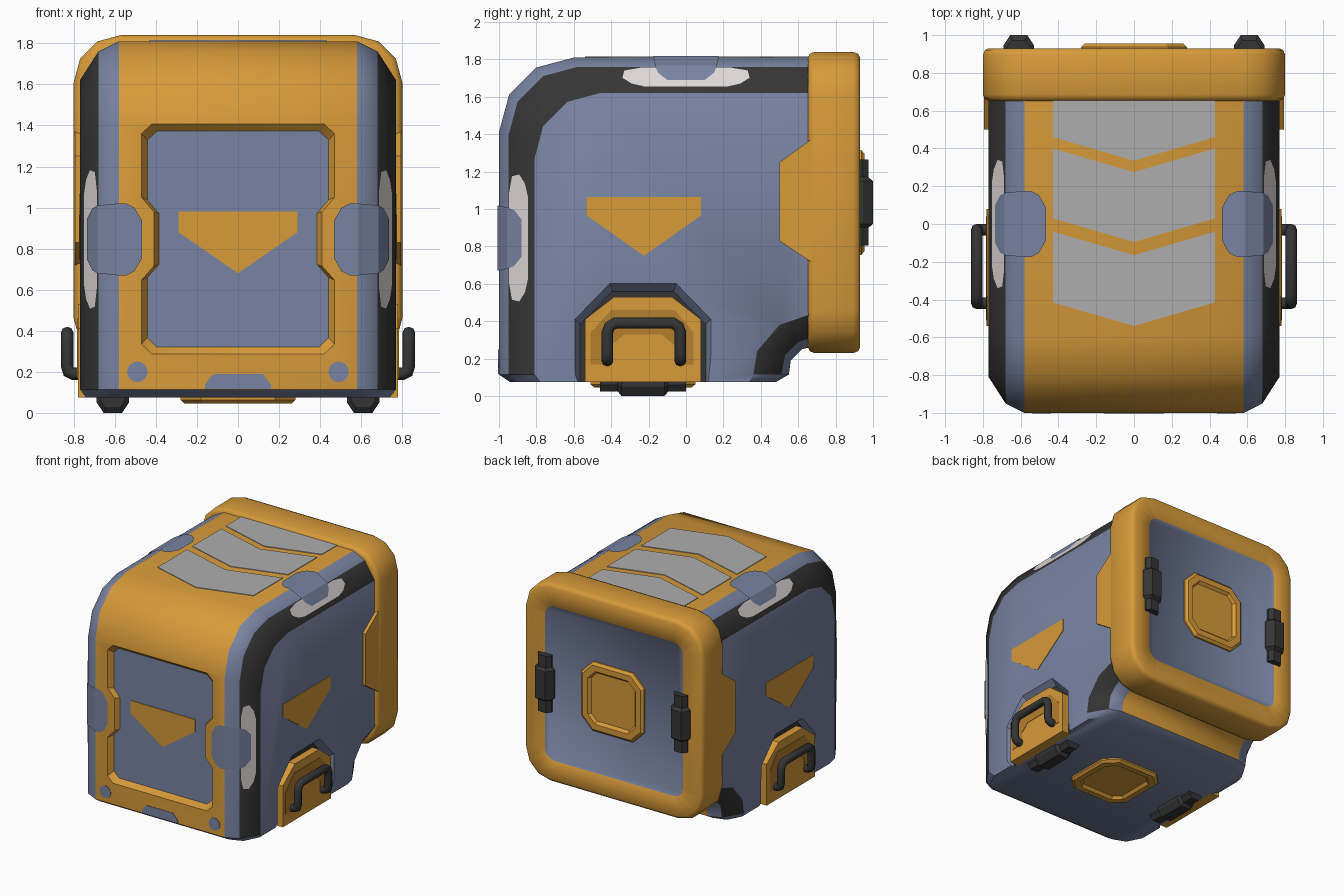
import bpy, bmesh, math
from mathutils import Vector

if "Cube" in bpy.data.objects:
    bpy.data.objects.remove(bpy.data.objects["Cube"])

PALETTE = [("orange_paint", (0.68, 0.325, 0.042)), ("blue_grey_paint", (0.19, 0.23, 0.36)),
           ("black_rubber", (0.036, 0.036, 0.036)), ("light_grey_panel", (0.42, 0.42, 0.42)),
           ("bare_white", (0.74, 0.68, 0.68)), ("dark_orange", (0.46, 0.21, 0.027))]
ORANGE, BLUE, BLACK, GREY, WHITE, DARK = range(6)
MATS = []
for n, c in PALETTE:
    m = bpy.data.materials.new(n)
    m.diffuse_color = (*c, 1)
    m.use_nodes = True
    m.node_tree.nodes["Principled BSDF"].inputs["Base Color"].default_value = m.diffuse_color
    MATS.append(m)


def smooth(ob, angle):
    bpy.ops.object.select_all(action='DESELECT')
    ob.select_set(True)
    bpy.context.view_layer.objects.active = ob
    bpy.ops.object.shade_smooth_by_angle(angle=math.radians(angle))


def make(name, bm):
    me = bpy.data.meshes.new(name)
    bm.to_mesh(me)
    bm.free()
    for m in MATS:
        me.materials.append(m)
    ob = bpy.data.objects.new(name, me)
    bpy.context.collection.objects.link(ob)
    return ob


def loft(name, rings, mat, caps=None, angle=None):
    """Closed rings joined in order; mat is an index or a rule (strip, edge)."""
    bm = bmesh.new()
    vs = [[bm.verts.new(p) for p in r] for r in rings]
    n = len(rings[0])
    for i in range(len(rings) - 1):
        for j in range(n):
            k = (j + 1) % n
            f = bm.faces.new((vs[i][j], vs[i][k], vs[i + 1][k], vs[i + 1][j]))
            f.material_index = mat(i, j) if callable(mat) else mat
    for r, c in zip((vs[0], vs[-1]), caps or (mat, mat)):
        bm.faces.new(r).material_index = c
    bmesh.ops.recalc_face_normals(bm, faces=bm.faces)
    ob = make(name, bm)
    if angle:
        smooth(ob, angle)
    return ob


def plate(name, pts, offset, mat):
    d = Vector(offset)
    return loft(name, [[Vector(p) - d * 0.3 for p in pts], [Vector(p) + d for p in pts]], mat)


def mirror_pts(half):
    return half + [(-x, z) for x, z in reversed(half) if x != 0]


def scaled(pts, cx, cz, s):
    return [(cx + (x - cx) * s, cz + (z - cz) * s) for x, z in pts]


def arc(cy, cz, r):
    return [(cy + r * math.cos(math.radians(a)), cz + r * math.sin(math.radians(a)))
            for a in (180, 150, 120, 90)]


# Body: side profiles (y, z) at three widths, rounded towards the sides
sec_mid = [(-.94, .075), (-1, .115)] + arc(-.6, 1.41, .4) + \
    [(.7, 1.81), (.7, .27), (.62, .25), (.56, .19), (.55, .115), (.48, .075)]
sec_edge = [(-.90, .075), (-.95, .115)] + arc(-.58, 1.39, .37) + \
    [(.7, 1.76), (.7, .32), (.6, .29), (.53, .22), (.51, .115), (.45, .075)]
sec_side = [(-.78, .075), (-.81, .115)] + arc(-.46, 1.27, .35) + \
    [(.7, 1.62), (.7, .45), (.5, .38), (.38, .24), (.36, .115), (.34, .075)]


def section(pts, x):
    s = math.copysign(1, x)
    return [(x - s * (.03 if abs(x) > .7 and z < .1 else 0), y, z) for y, z in pts]


def body_mat(i, j):
    if j in (0, 10, 11):
        return BLUE
    return (BLACK, BLUE, ORANGE, BLUE, BLACK)[i]


body = loft("body_shell", [section(sec_side, -.77), section(sec_edge, -.68), section(sec_mid, -.58),
            section(sec_mid, .58), section(sec_edge, .68), section(sec_side, .77)],
            body_mat, (BLUE, BLUE))

# Recesses: front panel and the two handle pockets
panel = mirror_pts([(.42, 1.406), (.47, 1.36), (.47, 1.05), (.41, .98), (.41, .715), (.47, .647),
                    (.47, .335), (.42, .287)])
cutters = [loft("front_panel_cutter", [[(x, y, z) for x, z in scaled(panel, 0, .847, k)]
                for y, k in ((-1.04, 1.06), (-.96, .94))], ORANGE, (ORANGE, BLUE))]
pocket = [(-.60, 0), (-.60, .42), (-.41, .615), (-.05, .615), (.14, .42), (.14, 0)]
for s in (-1, 1):
    cutters.append(loft("pocket_cutter", [[(s * x, y, z) for y, z in scaled(pocket, -.23, 0, k)]
                   for x, k in ((.82, 1.05), (.72, .91))], BLUE, (BLUE, BLACK)))
for c in cutters:
    c.hide_render = True
    b = body.modifiers.new("recess", 'BOOLEAN')
    b.operation, b.solver, b.object = 'DIFFERENCE', 'EXACT', c
    bpy.context.view_layer.objects.active = body
    bpy.ops.object.modifier_apply(modifier=b.name)
    bpy.data.objects.remove(c)
smooth(body, 35)

# Painted arrows, dots and chevrons
arrow = mirror_pts([(.29, .98), (.29, .88), (0, .68)])
plate("front_arrow", [(x, -.96, z) for x, z in arrow], (0, -.006, 0), ORANGE)
notch = mirror_pts([(.16, .117), (.16, .14), (.12, .19)])
plate("front_lower_mark", [(x, -1, z) for x, z in notch], (0, -.004, 0), BLUE)
for a, b in ((.68, .46), (.40, .03), (-.04, -.415)):
    plate("top_chevron", [(-.43, a, 1.81), (0, a - (.125 if a < .6 else 0), 1.81), (.43, a, 1.81),
          (.43, b, 1.81), (0, b - .125, 1.81), (-.43, b, 1.81)], (0, 0, .005), GREY)


# Worn patches wrapping over the rounded edges, on the front and on top
def inset(x):
    return 0 if x < .58 else (x - .58) * .5 if x < .68 else .05 + (x - .68) * 1.556


def patch(name, rows, lift, s, place, mat):
    bm = bmesh.new()
    vs = []
    for x, h in rows:
        d, xx = inset(x) - lift, s * (x + lift * .6)
        vs.append([bm.verts.new(place(xx, d, t)) for t in (-h, h)])
    for (a, b), (c, d) in zip(vs, vs[1:]):
        f = bm.faces.new((a, b, d, c))
        f.material_index = mat
        f.normal_update()
        if f.normal.dot(f.calc_center_median() - Vector((0, -.1, .9))) < 0:
            f.normal_flip()
    make(name, bm)


blue_rows = [(.462, .09), (.50, .155), (.54, .175), (.58, .175), (.68, .165), (.705, .15), (.73, .10)]
white_rows = [(.685, .24), (.695, .33), (.72, .34), (.74, .29), (.75, .22)]
for s in (-1, 1):
    for side, place in (("front", lambda x, d, t: (x, -1 + d, .845 + t)),
                        ("top", lambda x, d, t: (x, t, 1.81 - d))):
        patch(side + "_bare_patch", white_rows, .004, s, place, WHITE)
        patch(side + "_blue_patch", blue_rows, .008, s, place, BLUE)

# Rear rim with its inset back panel
def rim_ring(y, d, r):
    hw, hh = .8 - d, .805 - d
    pts = []
    for q, (sx, sz) in enumerate(((1, 1), (-1, 1), (-1, -1), (1, -1))):
        for k in range(4):
            a = math.radians(90 * q + 30 * k)
            pts.append((sx * (hw - r) + r * math.cos(a), y, 1.035 + sz * (hh - r) + r * math.sin(a)))
    return pts


loft("rear_rim", [rim_ring(.652, .03, .2), rim_ring(.662, .01, .22), rim_ring(.685, 0, .23),
     rim_ring(.895, 0, .23), rim_ring(.92, .01, .22), rim_ring(.93, .03, .2),
     rim_ring(.93, .175, .09), rim_ring(.925, .18, .085)], ORANGE, (ORANGE, BLUE), 50)


# Octagonal badges and ribbed feet, on the back and underneath
def on_back(u, v, h):
    return (u, .925 + h, 1.035 + v)


def on_bottom(u, v, h):
    return (u, -.23 + v, .075 - h)


def octagon(a, c):
    return [(a - c, a), (a, a - c), (a, c - a), (a - c, -a), (c - a, -a), (-a, c - a), (-a, a - c), (c - a, a)]


for side, place in (("back", on_back), ("bottom", on_bottom)):
    loft(side + "_badge", [[place(u, v, h) for u, v in octagon(a, c)] for a, c, h in
         ((.28, .1, -.01), (.28, .1, .012), (.26, .09, .03), (.215, .07, .03), (.195, .05, .008))], ORANGE)
    for s in (-1, 1):
        rings = []
        for v, mid in ((-.23, 0), (-.135, 0), (-.115, 1), (.115, 1), (.135, 0), (.23, 0)):
            w, t, h = (.08, .045, .075) if mid else (.06, .035, .05)
            rings.append([place(s * .61 + u, v, k) for u, k in
                          ((-w, -.01), (-w, h * .3), (-t, h), (t, h), (w, h * .3), (w, -.01))])
        loft(side + "_foot", rings, BLACK)

# Parts repeated on both sides
side_arrow = [(-.53, 1.065), (.08, 1.065), (.08, .965), (-.225, .75), (-.53, .965)]
mount = [(-.54, .075), (-.54, .41), (-.385, .53), (-.075, .53), (.08, .41), (.08, .075)]
arch = [(-.51, .17), (-.51, .34), (-.40, .46), (-.06, .46), (.04, .34), (.04, .17),
        (-.06, .17), (-.06, .27), (-.13, .33), (-.33, .33), (-.40, .27), (-.40, .17)]
tab = [(.68, 1.38), (.5, 1.25), (.5, .83), (.68, .71)]
grip = [(.75, .19), (.80, .19), (.825, .20), (.832, .23), (.832, .34)]
for s in (-1, 1):
    plate("side_arrow", [(s * .77, y, z) for y, z in side_arrow], (s * .005, 0, 0), ORANGE)
    loft("rim_side_tab", [[(s * x, y, z) for y, z in tab] for x in (.74, .795)], ORANGE)
    loft("handle_mount", [[(s * x, y, z) for y, z in mount] for x in (.70, .78)], ORANGE)
    plate("handle_hollow", [(s * .78, y, z) for y, z in arch], (s * .003, 0, 0), DARK)
    for e in (-1, 1):
        plate("front_dot", [(s * .49 + .05 * math.cos(k * math.pi / 8), -1, .2 + .05 * math.sin(k * math.pi / 8))
              for k in range(16)], (0, -.004, 0), BLUE) if e > 0 else None
    # Carry handle: round bar bent out of the mount
    path = [(x, -.195, z) for x, z in grip] + [(.832, -.185, .37), (.832, -.155, .39)]
    path += [(x, -y, z) for x, y, z in reversed(path)]
    cu = bpy.data.curves.new("carry_handle", 'CURVE')
    cu.dimensions, cu.bevel_depth, cu.bevel_resolution, cu.use_fill_caps = '3D', .031, 2, True
    sp = cu.splines.new('POLY')
    sp.points.add(len(path) - 1)
    for p, (x, y, z) in zip(sp.points, path):
        p.co = (s * x, y - .225, z, 1)
    cu.materials.append(MATS[BLACK])
    ob = bpy.data.objects.new("carry_handle", cu)
    bpy.context.collection.objects.link(ob)
    bpy.ops.object.select_all(action='DESELECT')
    ob.select_set(True)
    bpy.context.view_layer.objects.active = ob
    bpy.ops.object.convert(target='MESH')
    smooth(bpy.context.view_layer.objects.active, 50)
